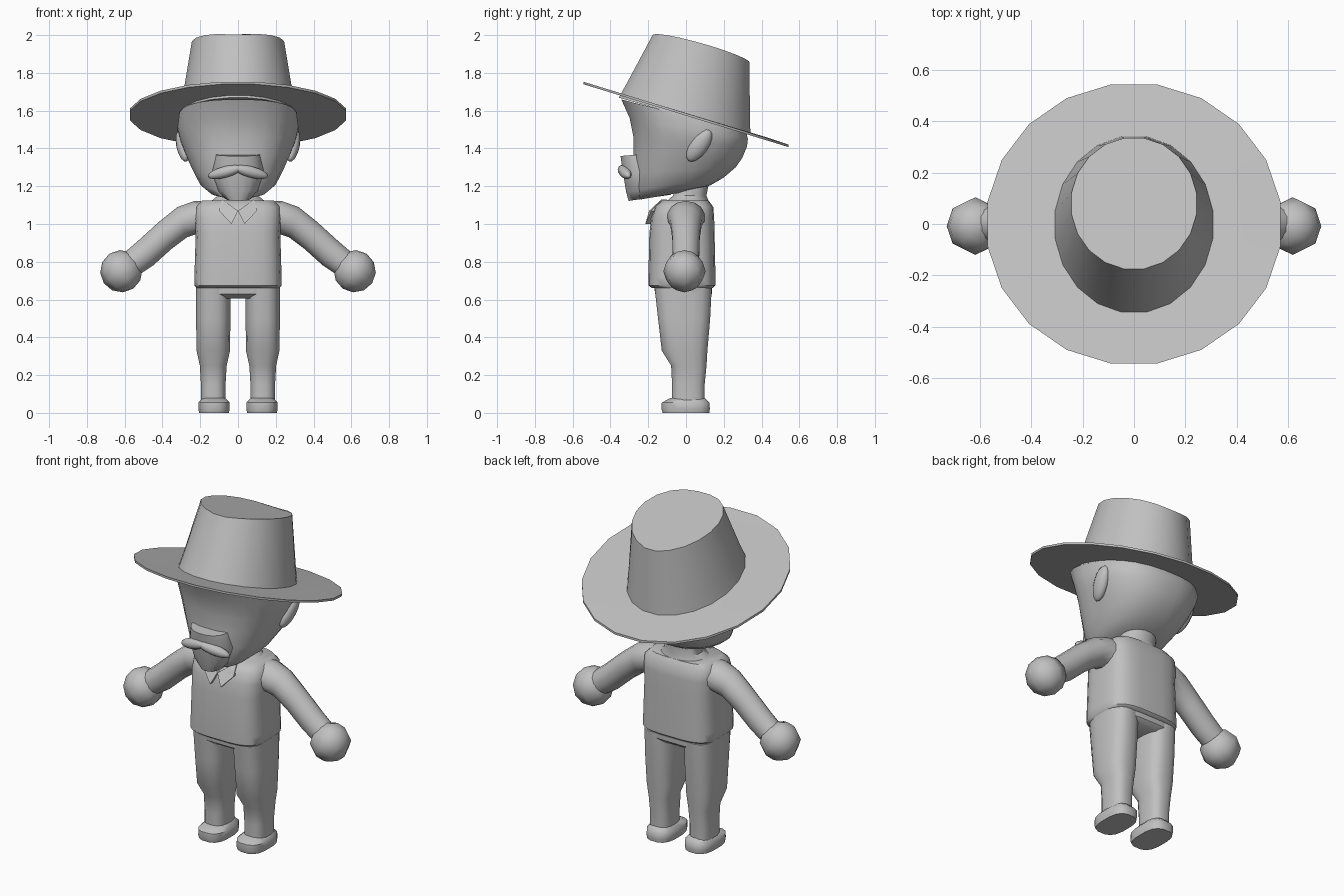
import bpy, bmesh, math
from mathutils import Vector

old = bpy.data.objects.get("Cube")
if old:
    bpy.data.objects.remove(old, do_unlink=True)

GREY = (0.53, 0.53, 0.53, 1)
grey = bpy.data.materials.new("plain grey")
grey.use_nodes = True
grey.diffuse_color = GREY
grey.node_tree.nodes["Principled BSDF"].inputs["Base Color"].default_value = GREY


def finish(name, bm, angle=45):
    bmesh.ops.recalc_face_normals(bm, faces=bm.faces)
    mesh = bpy.data.meshes.new(name)
    bm.to_mesh(mesh)
    bm.free()
    mesh.materials.append(grey)
    obj = bpy.data.objects.new(name, mesh)
    bpy.context.collection.objects.link(obj)
    bpy.ops.object.select_all(action="DESELECT")
    obj.select_set(True)
    bpy.context.view_layer.objects.active = obj
    bpy.ops.object.shade_smooth_by_angle(angle=math.radians(angle))
    return obj


def loft(name, rings, sides=20, power=2.0, shift=0, side=1, across=False, bow=0, angle=45):
    """Rings: half width, then near point (a, z) and far point (a, z).
    a runs along y, or along x when across is set; bow lifts the last ring's flanks."""
    bm = bmesh.new()
    loops = []
    for k, (half, a0, z0, a1, z1) in enumerate(rings):
        loop = []
        for i in range(sides):
            t = 2 * math.pi * (i + 0.5) / sides
            c, s = math.cos(t), math.sin(t)
            u = math.copysign(abs(c) ** (2 / power), c)
            v = math.copysign(abs(s) ** (2 / power), s)
            w = half * u
            a = (a0 + a1) / 2 - v * (a1 - a0) / 2
            z = (z0 + z1) / 2 - v * (z1 - z0) / 2
            if k == len(rings) - 1:
                z += bow * abs(u)
            p = (a, w, z) if across else (w + shift, a, z)
            loop.append(bm.verts.new((p[0] * side, p[1], p[2])))
        loops.append(loop)
    for low, high in zip(loops, loops[1:]):
        for i in range(sides):
            j = (i + 1) % sides
            bm.faces.new((low[i], low[j], high[j], high[i]))
    bm.faces.new(loops[0])
    bm.faces.new(loops[-1])
    return finish(name, bm, angle)


def ball(name, centre, size, turn=(0, 0, 0), segments=12, rings=8):
    bm = bmesh.new()
    bmesh.ops.create_uvsphere(bm, u_segments=segments, v_segments=rings, radius=1)
    obj = finish(name, bm, 60)
    obj.location, obj.scale, obj.rotation_euler = centre, size, turn
    return obj


def level(half, front, back, z):
    return (half, front, z, back, z)


# Torso, hips and neck
loft("torso", [level(.22, -.18, .14, .66), level(.232, -.2, .157, .675),
               level(.232, -.2, .157, .72), level(.225, -.195, .152, .95),
               level(.23, -.185, .15, 1.03), level(.225, -.165, .145, 1.09),
               level(.19, -.13, .12, 1.125)], sides=24, power=3.6)
loft("hips", [level(.19, -.13, .11, .605), level(.222, -.165, .138, .63),
              level(.225, -.17, .14, .69)], sides=24, power=3.6)
loft("neck", [level(.17, -.13, .13, 1.1), level(.11, -.07, .11, 1.15),
              level(.11, -.05, .13, 1.25)], sides=16)

# Limbs, mirrored left and right
for side, label in ((1, "left"), (-1, "right")):
    loft(label + "_leg", [level(.066, -.075, .1, .04), level(.066, -.075, .1, .15),
                          level(.072, -.08, .11, .25), level(.09, -.13, .115, .33),
                          level(.092, -.15, .13, .5), level(.092, -.168, .138, .66)],
         sides=16, power=2.8, shift=.131, side=side)
    loft(label + "_shoe", [level(.08, -.125, .125, 0), level(.084, -.132, .128, .02),
                           level(.084, -.13, .126, .055), level(.06, -.08, .1, .08)],
         sides=16, power=2.8, shift=.127, side=side)
    loft(label + "_arm", [(.1, .14, .9, .14, 1.118), (.1, .21, .95, .23, 1.122),
                          (.085, .27, .93, .32, 1.09), (.075, .35, .87, .42, 1.01),
                          (.072, .45, .78, .53, .91), (.07, .51, .74, .6, .85)],
         sides=14, side=side, across=True)
    ball(label + "_hand", (.618 * side, -.008, .75), (.112, .112, .112),
         (0, side * .6, 0), 8, 6)
    ball(label + "_ear", (.292 * side, .07, 1.415), (.035, .048, .1), (-.6, side * .2, 0))
    ball(label + "_moustache", (.07 * side, -.325, 1.275), (.095, .03, .03),
         (0, side * .25, side * .25))

    # Shirt collar wing
    bm = bmesh.new()
    corners = ((.085, -.13, 1.13), (.1, -.185, 1.07), (.035, -.215, 1.0), (0, -.195, 1.07))
    front = [bm.verts.new((x * side, y, z)) for x, y, z in corners]
    back = [bm.verts.new((x * side, y + .03, z)) for x, y, z in corners]
    bm.faces.new(front)
    bm.faces.new(back)
    for i in range(4):
        j = (i + 1) % 4
        bm.faces.new((front[i], front[j], back[j], back[i]))
    finish(label + "_collar", bm, 30)

# Head with protruding muzzle and brow
loft("head", [(.08, -.24, 1.13, .05, 1.18), (.15, -.265, 1.14, .13, 1.205),
              (.2, -.275, 1.18, .2, 1.245), (.24, -.28, 1.27, .265, 1.3),
              (.275, -.28, 1.37, .3, 1.35), (.305, -.28, 1.46, .325, 1.41),
              (.322, -.3, 1.56, .33, 1.45), (.312, -.345, 1.66, .32, 1.49)],
     sides=24, power=2.4)
loft("muzzle", [(.07, -.305, 1.122, -.08, 1.155), (.11, -.318, 1.17, -.1, 1.19),
                (.14, -.335, 1.27, -.1, 1.28), (.12, -.348, 1.36, -.1, 1.38)],
     sides=20, power=2.4, angle=60)

# Hat: tilted brim and tapering crown
loft("hat_brim", [(.578, -.55, 1.742, .55, 1.405), (.578, -.55, 1.755, .55, 1.418),
                  (.44, -.44, 1.72, .44, 1.455)], sides=20, angle=35)
loft("hat_crown", [(.315, -.36, 1.67, .345, 1.47), (.295, -.31, 1.76, .343, 1.58),
                   (.247, -.178, 2.0, .338, 1.855)], sides=20, bow=.03, angle=40)
